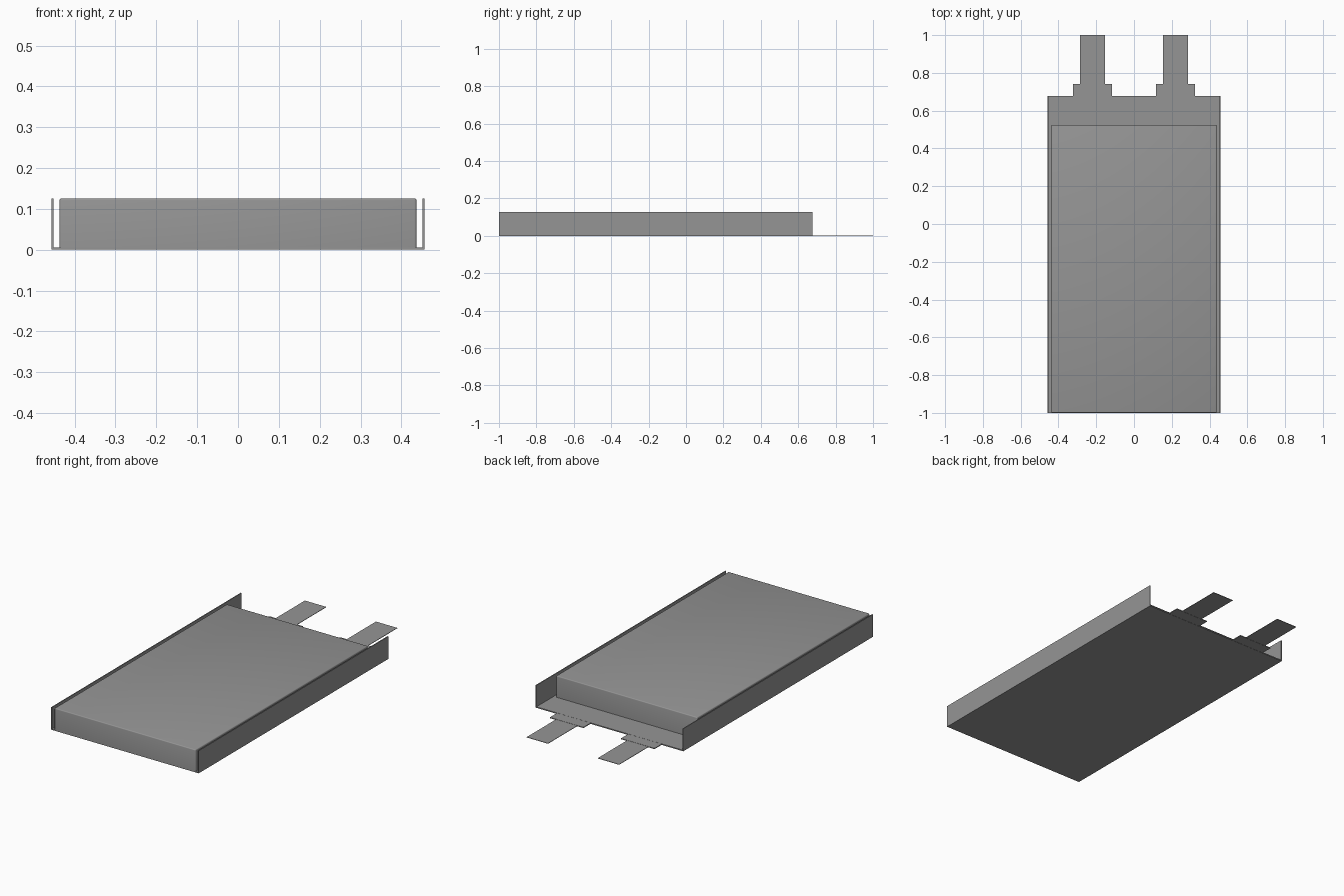
import bpy
import bmesh

cube = bpy.data.objects.get("Cube")
if cube:
    bpy.data.objects.remove(cube, do_unlink=True)

grey = bpy.data.materials.new("foil grey")
grey.use_nodes = True
colour = (0.3, 0.3, 0.3, 1.0)
grey.diffuse_color = colour
grey.node_tree.nodes["Principled BSDF"].inputs["Base Color"].default_value = colour


def finish(name, bm):
    bmesh.ops.recalc_face_normals(bm, faces=bm.faces)
    mesh = bpy.data.meshes.new(name)
    bm.to_mesh(mesh)
    bm.free()
    mesh.materials.append(grey)
    obj = bpy.data.objects.new(name, mesh)
    bpy.context.collection.objects.link(obj)
    return obj


def extrude_profile(name, points, y0, y1):
    """Extrude an x-z outline from y0 to y1."""
    bm = bmesh.new()
    face = bm.faces.new([bm.verts.new((x, y0, z)) for x, z in points])
    geom = bmesh.ops.extrude_face_region(bm, geom=[face])["geom"]
    verts = [g for g in geom if isinstance(g, bmesh.types.BMVert)]
    bmesh.ops.translate(bm, verts=verts, vec=(0, y1 - y0, 0))
    return finish(name, bm)


def box(name, x0, x1, y0, y1, z0, z1):
    return extrude_profile(name, [(x0, z0), (x1, z0), (x1, z1), (x0, z1)], y0, y1)


FRONT, EDGE = -1.0, 0.677
W, H, T = 0.457, 0.126, 0.005

# Pouch foil: thin floor with folded-up side flaps
extrude_profile("pouch_foil", [
    (-W, 0), (W, 0), (W, H), (W - T, H), (W - T, T + 0.001),
    (-W + T, T + 0.001), (-W + T, H), (-W, H)], FRONT, EDGE)

# Cell body with softly rounded top and upright edges
body = box("cell_body", -0.437, 0.437, FRONT, 0.525, 0.003, H)
bm = bmesh.new()
bm.from_mesh(body.data)
edges = [e for e in bm.edges if max(v.co.z for v in e.verts) > 0.1]
bmesh.ops.bevel(bm, geom=edges, offset=0.005, segments=3, profile=0.5, affect='EDGES')
bm.to_mesh(body.data)
bm.free()
bpy.context.view_layer.objects.active = body
body.select_set(True)
bpy.ops.object.shade_smooth_by_angle(angle=0.6)
body.select_set(False)

# Two terminals, each a sealing strip with a thin metal tab
for side, x in (("left", 0.22), ("right", -0.22)):
    box(side + "_seal_strip", x - 0.104, x + 0.104, 0.66, 0.741, 0.001, 0.0055)
    box(side + "_terminal_tab", x - 0.066, x + 0.066, 0.70, 1.0, 0.002, 0.0045)
